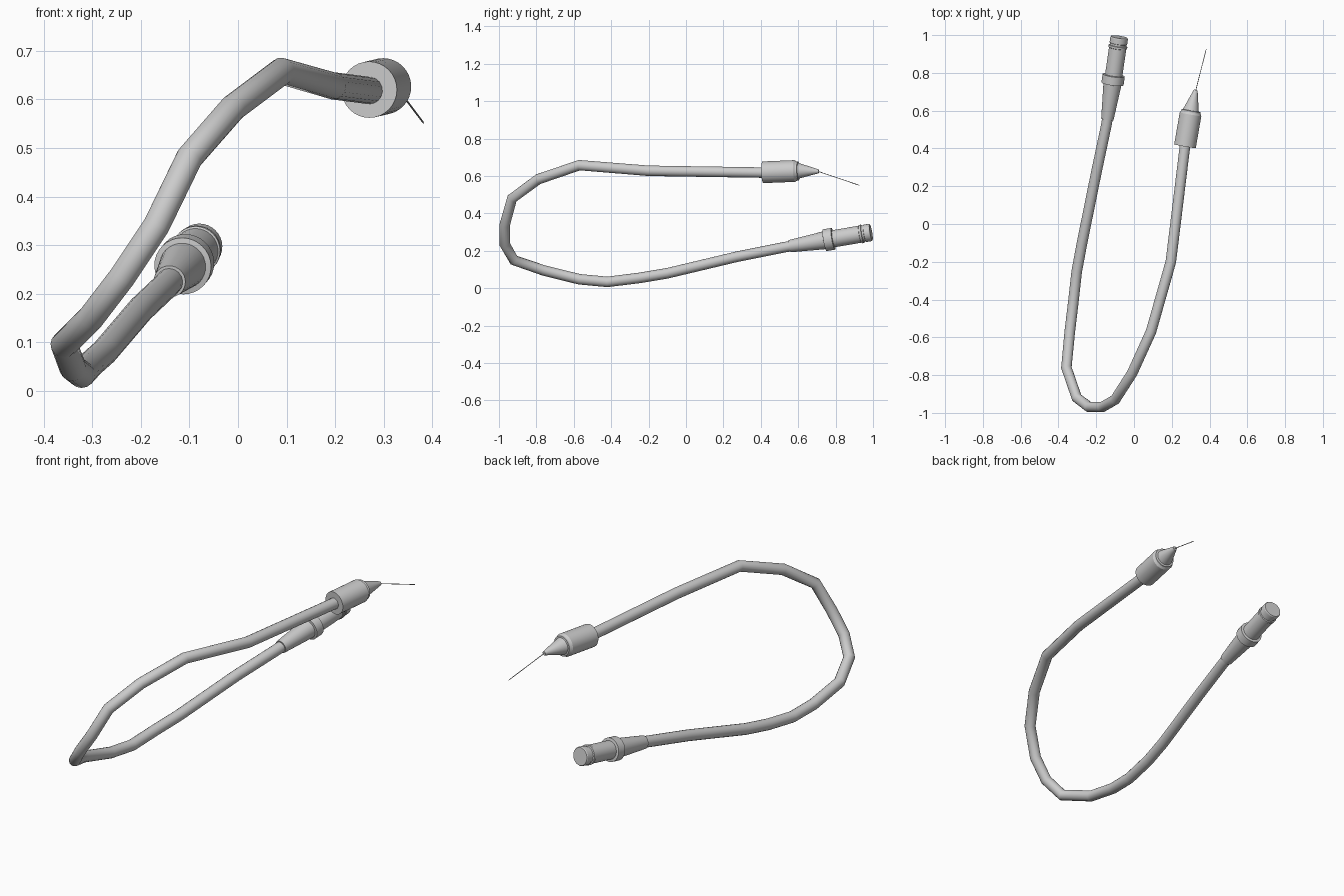
import bpy, bmesh, math
from mathutils import Vector

if "Cube" in bpy.data.objects:
    bpy.data.objects.remove(bpy.data.objects["Cube"])


def lathe(name, start, end, profile, sides=32):
    """Revolve (distance, radius) pairs around the axis from start to end."""
    start, axis = Vector(start), Vector(end) - Vector(start)
    rot = axis.to_track_quat('Z', 'Y')
    bm = bmesh.new()
    rings = []
    for d, r in profile:
        rings.append([bm.verts.new(start + rot @ Vector((
            r * math.cos(2 * math.pi * i / sides),
            r * math.sin(2 * math.pi * i / sides), d))) for i in range(sides)])
    for a, b in zip(rings, rings[1:]):
        for i in range(sides):
            j = (i + 1) % sides
            bm.faces.new((a[i], a[j], b[j], b[i]))
    bm.faces.new(rings[0][::-1])
    bm.faces.new(rings[-1])
    mesh = bpy.data.meshes.new(name)
    bm.to_mesh(mesh)
    bm.free()
    obj = bpy.data.objects.new(name, mesh)
    bpy.context.collection.objects.link(obj)
    bpy.context.view_layer.objects.active = obj
    obj.select_set(True)
    bpy.ops.object.shade_smooth_by_angle(angle=math.radians(30))
    obj.select_set(False)
    return obj


# Hose: looped tube with angular bends
path = [(-0.135, 0.60, 0.232), (-0.145, 0.53, 0.22), (-0.20, 0.27, 0.168),
        (-0.275, -0.10, 0.08), (-0.303, -0.25, 0.055), (-0.322, -0.42, 0.034),
        (-0.34, -0.57, 0.048), (-0.358, -0.76, 0.095), (-0.303, -0.92, 0.15),
        (-0.238, -0.969, 0.235), (-0.168, -0.969, 0.34), (-0.10, -0.93, 0.48),
        (-0.01, -0.79, 0.583), (0.09, -0.57, 0.658), (0.195, -0.20, 0.628),
        (0.272, 0.43, 0.618)]
curve = bpy.data.curves.new("hose", 'CURVE')
curve.dimensions = '3D'
curve.bevel_depth = 0.028
curve.bevel_resolution = 6
curve.use_fill_caps = True
spline = curve.splines.new('POLY')
spline.points.add(len(path) - 1)
for p, co in zip(spline.points, path):
    p.co = (*co, 1)
spline.use_smooth = True
hose = bpy.data.objects.new("hose", curve)
bpy.context.collection.objects.link(hose)

# Plug: tapered boot, collar, barrel and grooved lip
lathe("plug", (-0.141, 0.555, 0.225), (-0.078, 0.99, 0.299), [
    (0, 0.033), (0.19, 0.048), (0.192, 0.059), (0.238, 0.059), (0.24, 0.046),
    (0.385, 0.046), (0.387, 0.050), (0.398, 0.050), (0.40, 0.044), (0.41, 0.044),
    (0.412, 0.047), (0.44, 0.047), (0.445, 0.044)])

# Hub: thick cylinder with a small shoulder
lathe("hub", (0.27, 0.412, 0.620), (0.30, 0.585, 0.627), [
    (0, 0.058), (0.172, 0.058), (0.183, 0.051), (0.191, 0.051), (0.192, 0.045)])

# Nozzle cone and needle
lathe("nozzle", (0.298, 0.585, 0.628), (0.327, 0.71, 0.625), [
    (0, 0.047), (0.012, 0.047), (0.014, 0.043), (0.118, 0.013), (0.128, 0.010)])
lathe("needle", (0.325, 0.70, 0.627), (0.383, 0.928, 0.55), [
    (0, 0.0018), (0.235, 0.0018), (0.247, 0.0005)], 8)
